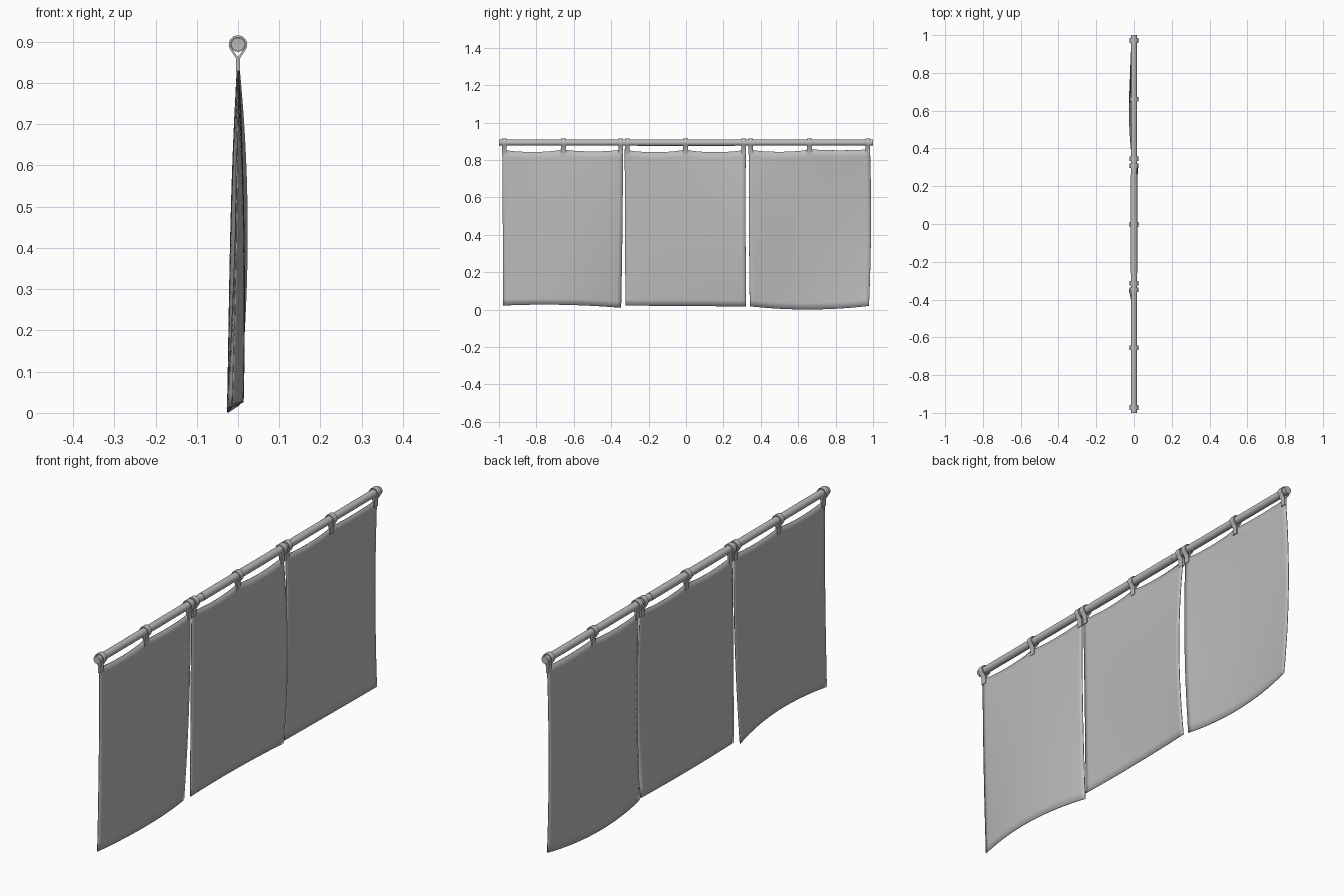
import bpy, bmesh, math

cube = bpy.data.objects.get("Cube")
if cube:
    bpy.data.objects.remove(cube, do_unlink=True)


def material(name, value):
    m = bpy.data.materials.new(name)
    m.use_nodes = True
    m.diffuse_color = (value, value, value, 1)
    m.node_tree.nodes["Principled BSDF"].inputs["Base Color"].default_value = m.diffuse_color
    return m


grey = material("plain grey", 0.5)
POLE_Z = 0.893


def finish(name, bm, angle=35):
    bmesh.ops.recalc_face_normals(bm, faces=bm.faces)
    mesh = bpy.data.meshes.new(name)
    bm.to_mesh(mesh)
    bm.free()
    mesh.materials.append(grey)
    ob = bpy.data.objects.new(name, mesh)
    bpy.context.collection.objects.link(ob)
    bpy.ops.object.select_all(action="DESELECT")
    ob.select_set(True)
    bpy.context.view_layer.objects.active = ob
    bpy.ops.object.shade_smooth_by_angle(angle=math.radians(angle))
    return ob


def cylinder(name, radius, y0, y1):
    bm = bmesh.new()
    bmesh.ops.create_cone(bm, cap_ends=True, segments=24, radius1=radius,
                          radius2=radius, depth=y1 - y0)
    for v in bm.verts:
        x, y, z = v.co
        v.co = (x, z + (y0 + y1) / 2, POLE_Z + y)
    finish(name, bm)


# Pole: a middle length with slightly slimmer ends
cylinder("pole_middle", 0.0175, -0.26, 0.26)
cylinder("pole_right_end", 0.0165, -1, -0.26)
cylinder("pole_left_end", 0.0165, 0.26, 1)


# Hanging loops: a teardrop band closing into a flat strap
def loop_path(radius, neck, neck_z):
    pts = [(neck, 0.829), (neck, neck_z)]
    for i in range(17):
        a = math.radians(-30 + 240 * i / 16)
        pts.append((radius * math.cos(a), POLE_Z + radius * math.sin(a)))
    return pts + [(-neck, neck_z), (-neck, 0.829)]


def hanging_loop(name, y, width):
    bm = bmesh.new()
    rings = []
    for outer, inner in zip(loop_path(0.0225, 0.005, 0.86), loop_path(0.0178, 0.0005, 0.863)):
        rings.append([bm.verts.new((p[0], y + s * width / 2, p[1]))
                      for p, s in ((outer, -1), (outer, 1), (inner, 1), (inner, -1))])
    for a, b in zip(rings, rings[1:]):
        for i in range(4):
            j = (i + 1) % 4
            bm.faces.new((a[i], a[j], b[j], b[i]))
    bm.faces.new(rings[0])
    bm.faces.new(rings[-1])
    finish(name, bm)


for i, y in enumerate((-0.972, -0.655, -0.348, -0.314, -0.003, 0.309, 0.346, 0.66, 0.972)):
    hanging_loop(f"hanging_loop_{i + 1}", y, 0.025)


# Cloth panels: a grid that sags between the loops and billows gently
def through(a, b, c, u):
    """Smooth curve through three values at u = 0, 0.5 and 1."""
    return a * (1 - u) * (1 - 2 * u) + 4 * b * u * (1 - u) + c * u * (2 * u - 1)


def panel(name, top, bottom, hem, middle_x, bottom_x, sag, bulge):
    bm = bmesh.new()
    cols, rows = 28, 24
    grid = []
    for r in range(rows + 1):
        t = r / rows
        left = through(top[0], (top[0] + bottom[0]) / 2 + bulge[0], bottom[0], t)
        right = through(top[1], (top[1] + bottom[1]) / 2 + bulge[1], bottom[1], t)
        row = []
        for c in range(cols + 1):
            u = c / cols
            span = sag[0] if u < 0.5 else sag[1]
            z_top = 0.86 - span * abs(math.sin(2 * math.pi * u)) ** 0.5
            z = z_top + (through(*hem, u) - z_top) * t
            x = through(0, through(*middle_x, u), through(*bottom_x, u), t)
            row.append(bm.verts.new((x, left + (right - left) * u, z)))
        grid.append(row)
    for a, b in zip(grid, grid[1:]):
        for c in range(cols):
            bm.faces.new((a[c], a[c + 1], b[c + 1], b[c]))
    ob = finish(name, bm, 60)
    mod = ob.modifiers.new("thickness", "SOLIDIFY")
    mod.thickness = 0.003
    mod.offset = 0


panel("right_cloth", (-0.982, -0.337), (-0.977, -0.347), (0.022, 0.026, 0.01),
      (-0.004, 0.014, -0.006), (-0.014, 0.012, -0.026), (0.017, 0.014), (0, 0.002))
panel("middle_cloth", (-0.328, 0.32), (-0.324, 0.322), (0.021, 0.02, 0.016),
      (-0.006, 0.004, 0.022), (-0.009, -0.012, 0), (0.018, 0.018), (0, -0.002))
panel("left_cloth", (0.336, 0.984), (0.342, 0.978), (0.018, 0.001, 0.02),
      (0.006, -0.016, -0.012), (-0.01, -0.025, 0.004), (0.016, 0.008), (-0.002, 0.008))
